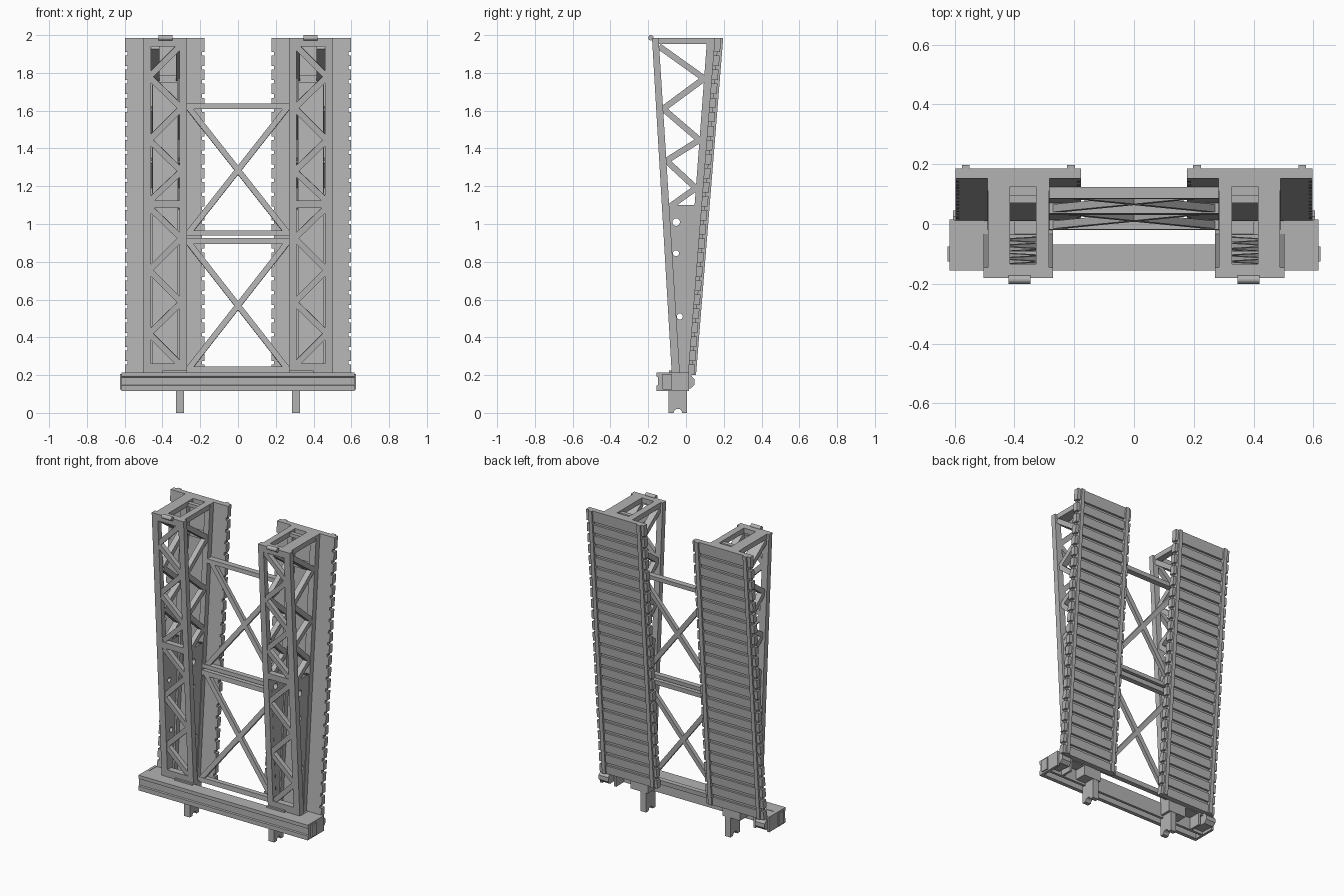
import bpy, bmesh, math
from mathutils import Vector

cube = bpy.data.objects.get("Cube")
if cube:
    bpy.data.objects.remove(cube, do_unlink=True)

grey = bpy.data.materials.new("light_grey")
grey.use_nodes = True
colour = (0.45, 0.45, 0.45, 1)
grey.diffuse_color = colour
grey.node_tree.nodes["Principled BSDF"].inputs["Base Color"].default_value = colour

LOW, HIGH = 0.2, 1.985


def finish(name, bm, mirror=True):
    bmesh.ops.remove_doubles(bm, verts=bm.verts, dist=1e-5)
    bmesh.ops.recalc_face_normals(bm, faces=bm.faces)
    mesh = bpy.data.meshes.new(name)
    bm.to_mesh(mesh)
    bm.free()
    mesh.materials.append(grey)
    obj = bpy.data.objects.new(name, mesh)
    bpy.context.collection.objects.link(obj)
    if mirror:
        obj.modifiers.new("Mirror", "MIRROR").use_mirror_merge = False
    return obj


def prism(bm, profile, x0, x1):
    """Side profile of (y, z) points stretched from x0 to x1."""
    a, b = [[bm.verts.new((x, y, z)) for y, z in profile] for x in (x0, x1)]
    bm.faces.new(a)
    bm.faces.new(b[::-1])
    for i in range(len(a)):
        j = (i + 1) % len(a)
        bm.faces.new((a[i], b[i], b[j], a[j]))


def box(bm, x0, x1, y0, y1, z0, z1):
    prism(bm, [(y0, z0), (y1, z0), (y1, z1), (y0, z1)], x0, x1)


def bar(bm, p, q, width, depth, facing):
    """Square-cut bar from p to q, its depth along the facing direction."""
    p, q = Vector(p), Vector(q)
    n = Vector(facing).normalized()
    side = (q - p).normalized().cross(n) * width / 2
    n = n * depth / 2
    a, b = [[bm.verts.new(e + side * i + n * j)
             for i, j in ((-1, -1), (1, -1), (1, 1), (-1, 1))] for e in (p, q)]
    bm.faces.new(a)
    bm.faces.new(b[::-1])
    for i in range(4):
        j = (i + 1) % 4
        bm.faces.new((a[i], b[i], b[j], a[j]))


def line(low, high):
    return lambda z: low + (high - low) * (z - LOW) / (HIGH - LOW)


def strip(y0, y1, z0=LOW, z1=HIGH):
    """Leaning side profile between two lines."""
    return [(y0(z0), z0), (y1(z0), z0), (y1(z1), z1), (y0(z1), z1)]


# Leaning edges of the tower and the ramp
front_out, front_in = line(-.075, -.18), line(-.032, -.145)
rear_in, rear_out = line(-.022, .112), line(.01, .152)
deck_mid, deck_back, rail_back = line(.03, .172), line(.043, .186), line(.053, .197)
rear_mid = line(-.006, .132)
X0, X1, IN0, IN1 = .271, .503, .31, .46

# Tower corner posts
bm = bmesh.new()
for a, b in ((X0, IN0), (IN1, X1)):
    prism(bm, strip(front_out, front_in), a, b)
for a, b in ((X0 + .012, IN0 + .01), (IN1 - .01, X1 - .012)):
    prism(bm, strip(rear_in, rear_out), a, b)
finish("tower_posts", bm)

# Front lattice
bm = bmesh.new()


def front_point(x, z):
    return (x, (front_out(z) + front_in(z)) / 2, z)


for nodes, start in (((1.95, 1.78, 1.615, 1.445, 1.28, 1.12), 0),
                     ((1.09, .925, .755, .585, .42, .25), 1)):
    xs = [(IN0 - .01, IN1 + .01)[(i + start) % 2] for i in range(len(nodes))]
    pts = [front_point(x, z) for x, z in zip(xs, nodes)]
    for p, q in zip(pts, pts[1:]):
        bar(bm, p, q, .032, .03, (0, -1, -.06))
for z0, z1 in ((LOW, .262), (1.085, 1.125), (1.94, HIGH)):
    prism(bm, strip(front_out, front_in, z0, z1), X0, X1)
finish("front_lattice", bm)

# Side lattice, with a wider top brace
bm = bmesh.new()
levels = (1.94, 1.77, 1.61, 1.445, 1.335, 1.19, 1.09)
pts = [((front_in if i % 2 == 0 else rear_in)(z), z) for i, z in enumerate(levels)]
for i, ((ya, za), (yb, zb)) in enumerate(zip(pts, pts[1:])):
    spans = ((X0 + .014, .328), (.415, X1 - .014)) if i == 0 else \
            ((X0 + .014, IN0 + .008), (IN1 - .008, X1 - .014))
    for a, b in spans:
        x = (a + b) / 2
        bar(bm, (x, ya, za), (x, yb, zb), .032, b - a, (1, 0, 0))
prism(bm, strip(rear_in, rear_out, 1.75, 1.785), X0 + .014, X1 - .014)
finish("side_lattice", bm)

# Solid lower side panels with round holes
curve = bpy.data.curves.new("lower_side_panel", "CURVE")
curve.dimensions, curve.fill_mode, curve.extrude = "2D", "BOTH", .012
outline = strip(front_in, rear_in, LOW, 1.1)
outline = [(y + (-.01 if i in (0, 3) else .01), z) for i, (y, z) in enumerate(outline)]
loops = [outline]
for y, z, r in ((-.052, 1.01, .02), (-.053, .845, .016), (-.033, .51, .016)):
    loops.append([(y + r * math.cos(t * math.pi / 8), z + r * math.sin(t * math.pi / 8))
                  for t in range(16)])
for loop in loops:
    spline = curve.splines.new("POLY")
    spline.points.add(len(loop) - 1)
    for point, (y, z) in zip(spline.points, loop):
        point.co = (y, z, 0, 1)
    spline.use_cyclic_u = True
helper = bpy.data.objects.new("panel_helper", curve)
bpy.context.collection.objects.link(helper)
bpy.context.view_layer.update()
flat = bpy.data.meshes.new_from_object(
    helper.evaluated_get(bpy.context.evaluated_depsgraph_get()))
bpy.data.objects.remove(helper)
for label, x in (("inner", X0 + .028), ("outer", X1 - .028)):
    bm = bmesh.new()
    bm.from_mesh(flat)
    for v in bm.verts:
        y, z, w = v.co
        v.co = (x + w, y, z)
    finish(label + "_side_panel", bm)

# Slotted top cap
bm = bmesh.new()
for a, b in ((X0 + .014, .328), (.415, X1 - .014)):
    box(bm, a, b, -.165, .155, 1.952, HIGH)
box(bm, .328, .415, -.165, -.134, 1.952, HIGH)
box(bm, .328, .415, .125, .155, 1.952, HIGH)
box(bm, .328, .415, .07, .097, 1.952, 1.975)
finish("tower_cap", bm)

# Hinge pin at the top front edge
bm = bmesh.new()
prism(bm, [(-.186 + .014 * math.cos(t * math.pi / 8), 1.986 + .014 * math.sin(t * math.pi / 8))
           for t in range(16)], .347, .42)
finish("hinge_pin", bm)

# Ramp: backing sheet, slats and two rails
bm = bmesh.new()
prism(bm, strip(rear_out, deck_mid), .19, .585)
finish("ramp_sheet", bm)
bm = bmesh.new()
count = 24
pitch = (HIGH - LOW) / count
for i in range(count):
    z = LOW + i * pitch
    top = HIGH if i == count - 1 else z + pitch * .74
    prism(bm, strip(rear_out, deck_back, z, top), .178, .598)
finish("ramp_slats", bm)
bm = bmesh.new()
for a, b in ((.198, .224), (.55, .575)):
    prism(bm, strip(deck_mid, rail_back), a, b)
finish("ramp_rails", bm)

# Cross bracing between the towers
bm = bmesh.new()
for z0, z1 in ((.215, .245), (.895, .925), (.94, .965), (1.61, 1.637)):
    prism(bm, strip(rear_in, rear_out, z0, z1), -.285, .285)
for z0, z1 in ((.235, .9), (.955, 1.615)):
    for s in (-1, 1):
        bar(bm, (-.26 * s, rear_mid(z0), z0), (.26 * s, rear_mid(z1), z1),
            .03, .026, (0, -1, .08))
finish("cross_bracing", bm, mirror=False)

# Base beam, a grooved channel open underneath
bm = bmesh.new()
prism(bm, [(-.155, .115), (-.13, .115), (-.13, .19), (-.085, .19), (-.085, .115),
           (-.068, .115), (-.068, .215), (-.155, .215), (-.155, .192), (-.147, .188),
           (-.147, .148), (-.155, .144)], -.617, .617)
finish("base_beam", bm, mirror=False)

# Beam ends with pivot lugs
bm = bmesh.new()
box(bm, .6, .617, -.14, .015, .115, .215)
box(bm, .5, .6, -.075, .012, .19, .213)
box(bm, .5, .515, -.075, .012, .115, .2)
box(bm, .61, .625, -.125, -.075, .125, .205)
prism(bm, [(-.07, .135), (.025, .13), (.045, .15), (.045, .178), (.025, .2), (-.07, .195)],
      .535, .605)
finish("beam_ends", bm)

# Tower foot block and notched leg
bm = bmesh.new()
box(bm, X0, .4, -.09, .008, .13, .225)
box(bm, X0, X1, -.09, .008, .195, .215)
finish("tower_foot", bm)
bm = bmesh.new()
arch = [(-.043 - .022 * math.cos(t * math.pi / 8), .022 * math.sin(t * math.pi / 8))
        for t in range(9)]
prism(bm, [(-.092, 0)] + arch + [(.006, 0), (.006, .2), (-.092, .2)], .287, .328)
finish("notched_leg", bm)
